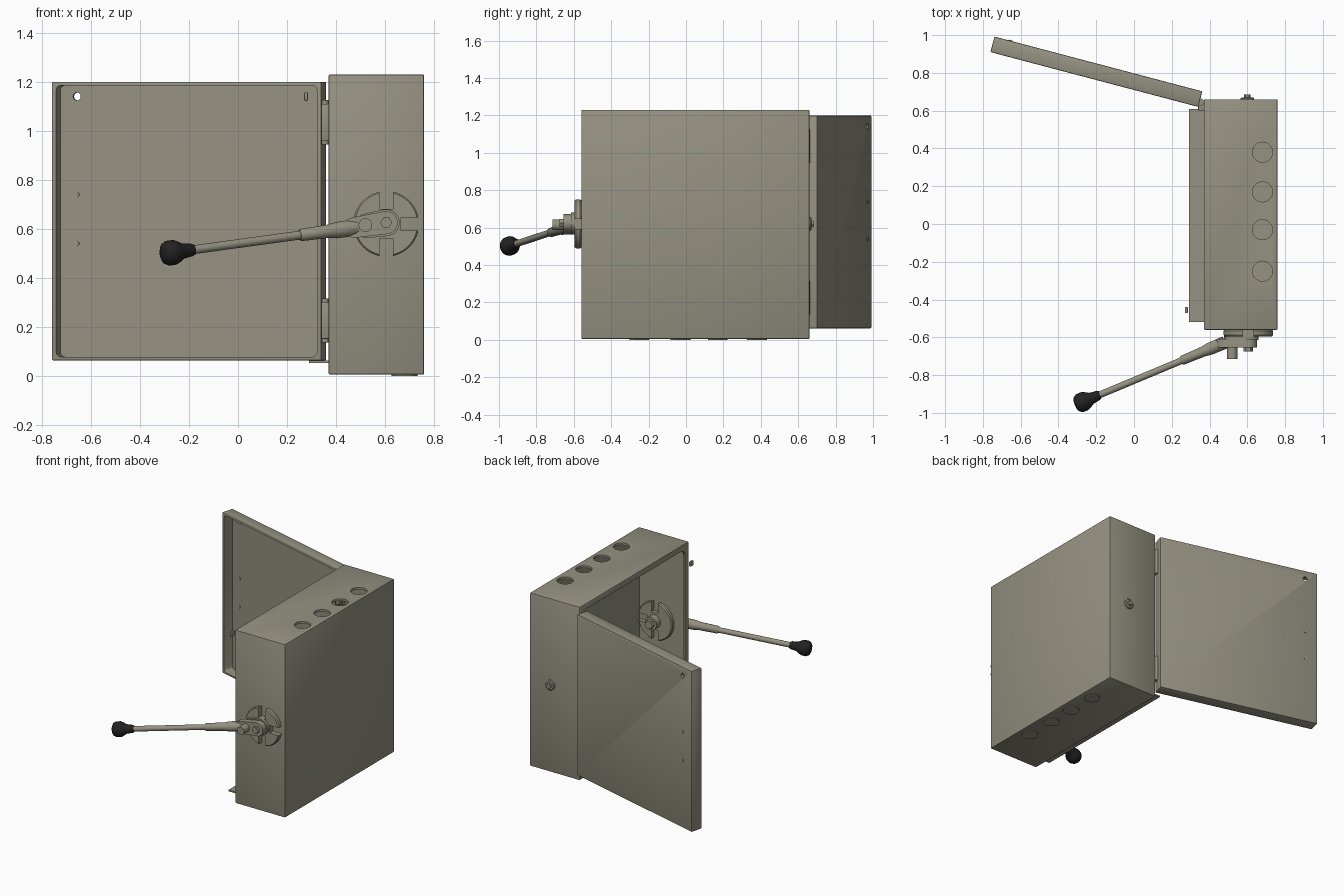
import bpy, bmesh, math
from mathutils import Vector, Matrix

if "Cube" in bpy.data.objects:
    bpy.data.objects.remove(bpy.data.objects["Cube"])


def material(name, rgb):
    m = bpy.data.materials.new(name)
    m.diffuse_color = (*rgb, 1)
    m.use_nodes = True
    m.node_tree.nodes["Principled BSDF"].inputs["Base Color"].default_value = m.diffuse_color
    return m


GREY = material("grey beige paint", (0.30, 0.287, 0.222))
BLACK = material("black plastic", (0.016, 0.016, 0.017))


def finish(name, bm, mat=GREY, smooth=True):
    bmesh.ops.recalc_face_normals(bm, faces=bm.faces[:])
    me = bpy.data.meshes.new(name)
    bm.to_mesh(me)
    bm.free()
    ob = bpy.data.objects.new(name, me)
    bpy.context.collection.objects.link(ob)
    me.materials.append(mat)
    activate(ob)
    if smooth:
        bpy.ops.object.shade_smooth_by_angle(angle=math.radians(35))
    return ob


def activate(ob):
    bpy.ops.object.select_all(action='DESELECT')
    ob.select_set(True)
    bpy.context.view_layer.objects.active = ob


def box(name, lo, hi, bevel=0, axis=None, segs=2, matrix=None, mat=GREY):
    """Box from corner to corner; bevel all edges or only those along one axis."""
    bm = bmesh.new()
    bmesh.ops.create_cube(bm, size=1)
    for v in bm.verts:
        v.co = [lo[i] + (v.co[i] + 0.5) * (hi[i] - lo[i]) for i in range(3)]
    if bevel:
        edges = [e for e in bm.edges if axis is None or
                 abs((e.verts[0].co - e.verts[1].co).normalized()[axis]) > 0.9]
        bmesh.ops.bevel(bm, geom=edges, offset=bevel, segments=segs, profile=0.5, affect='EDGES')
    if matrix:
        bm.transform(matrix)
    return finish(name, bm, mat)


def lathe(name, a, b, profile, sides=24, mat=GREY):
    """Turned part along a-b; profile holds (fraction, radius) pairs."""
    a, b = Vector(a), Vector(b)
    q = (b - a).to_track_quat('Z', 'Y')
    bm = bmesh.new()
    rings = []
    for t, r in profile:
        c = a.lerp(b, t)
        rings.append([bm.verts.new(c + q @ Vector((r * math.cos(k * math.tau / sides),
                                                   r * math.sin(k * math.tau / sides), 0)))
                      for k in range(sides)])
    for r0, r1 in zip(rings, rings[1:]):
        for k in range(sides):
            j = (k + 1) % sides
            bm.faces.new((r0[k], r0[j], r1[j], r1[k]))
    bm.faces.new(rings[0])
    bm.faces.new(rings[-1])
    return finish(name, bm, mat)


def rod(name, a, b, r, sides=24, mat=GREY):
    return lathe(name, a, b, [(0, r), (1, r)], sides, mat)


def link_plate(name, p, q, rp, rq, y0, y1):
    """Round-ended plate in the xz plane between two centres."""
    ang = math.atan2(q[1] - p[1], q[0] - p[0])
    pts = []
    for c, r, start in ((q, rq, ang - math.pi / 2), (p, rp, ang + math.pi / 2)):
        for k in range(13):
            t = start + math.pi * k / 12
            pts.append((c[0] + r * math.cos(t), c[1] + r * math.sin(t)))
    bm = bmesh.new()
    f = bm.faces.new([bm.verts.new((x, y0, z)) for x, z in pts])
    ext = bmesh.ops.extrude_face_region(bm, geom=[f])["geom"]
    bmesh.ops.translate(bm, vec=(0, y1 - y0, 0),
                        verts=[g for g in ext if isinstance(g, bmesh.types.BMVert)])
    return finish(name, bm)


def cut(ob, cutters):
    for c in cutters:
        activate(ob)
        m = ob.modifiers.new("cut", 'BOOLEAN')
        m.operation, m.solver, m.object = 'DIFFERENCE', 'EXACT', c
        bpy.ops.object.modifier_apply(modifier=m.name)
        bpy.data.objects.remove(c, do_unlink=True)
    activate(ob)
    bpy.ops.object.shade_smooth_by_angle(angle=math.radians(35))


# Enclosure shell: hollow, open to -x with a narrow lip, cable holes on top
KNOCK_X, KNOCK_Y = 0.68, (0.38, 0.17, -0.03, -0.25)
shell = box("enclosure", (0.37, -0.56, 0.005), (0.76, 0.66, 1.23), 0.006)
cutters = [box("cavity", (0.385, -0.545, 0.02), (0.745, 0.645, 1.215)),
           box("opening", (0.30, -0.52, 0.05), (0.40, 0.62, 1.19), 0.05, 0, 5)]
cutters += [rod("hole", (KNOCK_X, y, 1.19), (KNOCK_X, y, 1.27), 0.053, 32) for y in KNOCK_Y]
cut(shell, cutters)

# Knockout discs on the underside
for y in KNOCK_Y:
    rod("bottom_knockout", (KNOCK_X, y, 0.0), (KNOCK_X, y, 0.012), 0.053, 32)

# Sill along the bottom of the opening and the small catch stud
box("bottom_sill", (0.29, -0.52, 0.052), (0.385, 0.61, 0.062))
box("catch_stud", (0.27, -0.472, 1.122), (0.285, -0.44, 1.157), 0.004)

# Door: shallow tray swung open, local x runs away from the hinge
D = Matrix.Translation((0.34, 0.62, 0)) @ Matrix.Rotation(math.atan2(0.29, -1.10), 4, 'Z')
door = box("door", (0, -0.085, 0.062), (1.138, 0, 1.2), 0.006, matrix=D)
cut(door, [box("door_cavity", (0.018, -0.07, 0.077), (1.12, 0.03, 1.185), 0.02, 1, 3, matrix=D),
           rod("door_hole", D @ Vector((1.05, -0.12, 1.14)), D @ Vector((1.05, 0.05, 1.14)), 0.016)])

# Door rivets
for z in (0.54, 0.74):
    rod("door_rivet", D @ Vector((1.05, -0.089, z)), D @ Vector((1.05, -0.066, z)), 0.010, 16)

# Hinges: knuckle and leaf
for z in (0.225, 1.035):
    rod("hinge_knuckle", (0.352, 0.645, z - 0.09), (0.352, 0.645, z + 0.09), 0.019, 16)
    box("hinge_leaf", (0.34, 0.60, z - 0.075), (0.375, 0.645, z + 0.075), 0.004)

# Slotted discs outside and inside the front wall
CX, CZ = 0.605, 0.62


def slotted_disc(name, y0, y1):
    d = lathe(name, (CX, y0, CZ), (CX, y1, CZ),
              [(0, 0.128), (0.2, 0.134), (0.8, 0.134), (1, 0.128)], 48)
    slots = []
    for k in range(4):
        m = Matrix.Translation((CX, 0, CZ)) @ Matrix.Rotation(k * math.pi / 2, 4, 'Y')
        slots.append(box("slot", (0.06, min(y0, y1) - 0.05, -0.027),
                         (0.2, max(y0, y1) + 0.05, 0.027), matrix=m))
    cut(d, slots)


slotted_disc("outer_slotted_disc", -0.558, -0.595)
slotted_disc("inner_slotted_disc", -0.547, -0.515)
rod("inner_hub", (CX, -0.52, CZ), (CX, -0.47, CZ), 0.045)
rod("inner_nut", (CX, -0.47, CZ), (CX, -0.445, CZ), 0.03, 6)

# Lever pivot plates and bolts
link_plate("pivot_base", (0.525, 0.612), (CX, 0.625), 0.05, 0.055, -0.592, -0.615)
link_plate("pivot_link", (0.475, 0.605), (CX, 0.625), 0.042, 0.047, -0.61, -0.655)
rod("pivot_bolt", (0.52, -0.65, 0.615), (0.52, -0.715, 0.615), 0.028, 16)
rod("spindle_nut", (CX, -0.65, 0.625), (CX, -0.675, 0.625), 0.024, 6)

# Lever: sleeve, rod and black knob along one line
P, Q = Vector((0.48, -0.628, 0.605)), Vector((-0.31, -0.958, 0.497))
lathe("lever_sleeve", P, P.lerp(Q, 0.29),
      [(0, 0.034), (0.35, 0.033), (0.5, 0.027), (0.97, 0.025), (1, 0.021)])
rod("lever_rod", P.lerp(Q, 0.25), P.lerp(Q, 0.88), 0.018)
lathe("lever_knob", P.lerp(Q, 0.835), Q,
      [(0, 0.021), (0.08, 0.026), (0.35, 0.031), (0.5, 0.044), (0.62, 0.051),
       (0.82, 0.051), (0.94, 0.042), (1, 0.026)], 24, BLACK)

# Screw on the back wall
lathe("rear_screw_washer", (0.6, 0.655, CZ), (0.6, 0.67, CZ), [(0, 0.036), (0.7, 0.036), (1, 0.03)])
rod("rear_screw_head", (0.6, 0.668, CZ), (0.6, 0.685, CZ), 0.018, 6)
